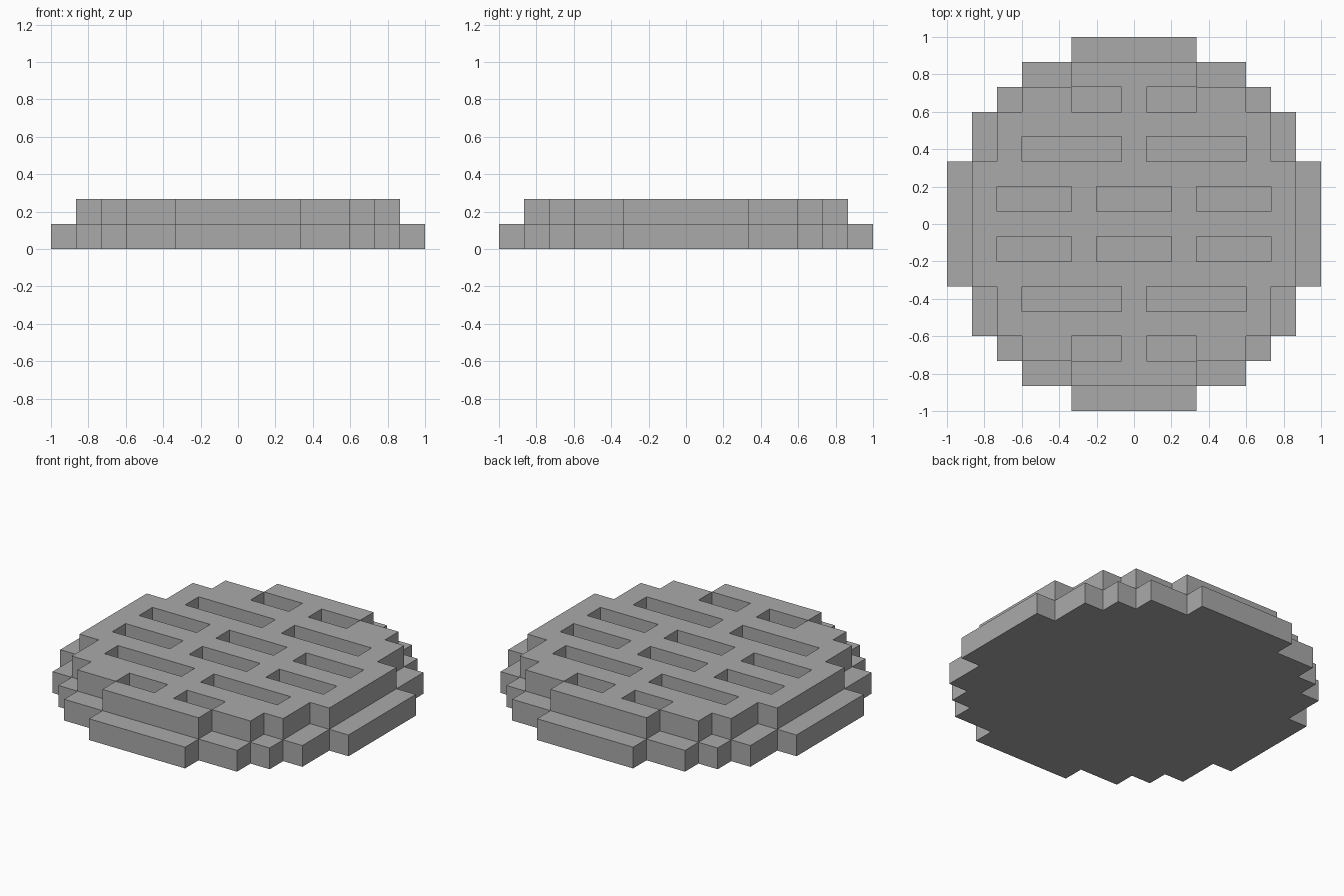
import bpy
import bmesh

cube = bpy.data.objects.get("Cube")
if cube:
    bpy.data.objects.remove(cube, do_unlink=True)

U = 1 / 15          # block size
LAYER = 2 * U       # thickness of each tier

# Stepped discs: (distance from centre in y, half width in x), in blocks
BASE_STEPS = [(5, 15), (9, 13), (11, 11), (13, 9), (15, 5)]
GRATE_STEPS = [(5, 13), (9, 11), (11, 9), (13, 5)]
# Slots mirrored in x and y: (x from, x to, y from, y to), in blocks
SLOTS = [(0, 3, 1, 3), (5, 11, 1, 3), (1, 9, 5, 7), (1, 5, 9, 11)]

iron = bpy.data.materials.new("iron_grey")
iron.use_nodes = True
iron.diffuse_color = (0.4, 0.4, 0.4, 1)
iron.node_tree.nodes["Principled BSDF"].inputs["Base Color"].default_value = (0.4, 0.4, 0.4, 1)


def filled(x, y, steps, slots):
    """True where the block centred at x, y is solid."""
    x, y = abs(x), abs(y)
    if any(x0 < x < x1 and y0 < y < y1 for x0, x1, y0, y1 in slots):
        return False
    return any(y < depth and x < half for depth, half in steps)


def stepped_disc(name, steps, z, slots=(), open_bottom=False):
    bm = bmesh.new()
    reach = steps[-1][0]
    verts = {}

    def corner(i, j):
        if (i, j) not in verts:
            verts[i, j] = bm.verts.new((i * U, j * U, z))
        return verts[i, j]

    # Plan of the disc, block by block
    for i in range(-reach, reach):
        for j in range(-reach, reach):
            if filled(i + 0.5, j + 0.5, steps, slots):
                bm.faces.new([corner(i, j), corner(i + 1, j),
                              corner(i + 1, j + 1), corner(i, j + 1)])
    # Raise it into a tier
    plan = bm.faces[:]
    grown = bmesh.ops.extrude_face_region(bm, geom=plan, use_keep_orig=True)
    top = [g for g in grown["geom"] if isinstance(g, bmesh.types.BMVert)]
    bmesh.ops.translate(bm, verts=top, vec=(0, 0, LAYER))
    bmesh.ops.recalc_face_normals(bm, faces=bm.faces[:])
    # The tier resting on another needs no underside
    if open_bottom:
        under = [f for f in bm.faces if all(v.co.z < z + U for v in f.verts)]
        bmesh.ops.delete(bm, geom=under, context='FACES')
    # Merge flat areas into large faces
    bmesh.ops.dissolve_limit(bm, angle_limit=0.02, verts=bm.verts[:], edges=bm.edges[:])

    mesh = bpy.data.meshes.new(name)
    bm.to_mesh(mesh)
    bm.free()
    mesh.materials.append(iron)
    obj = bpy.data.objects.new(name, mesh)
    bpy.context.collection.objects.link(obj)
    return obj


# Lower rim and the slotted cover on top of it
stepped_disc("base_plate", BASE_STEPS, 0)
stepped_disc("slotted_cover", GRATE_STEPS, LAYER, SLOTS, open_bottom=True)
